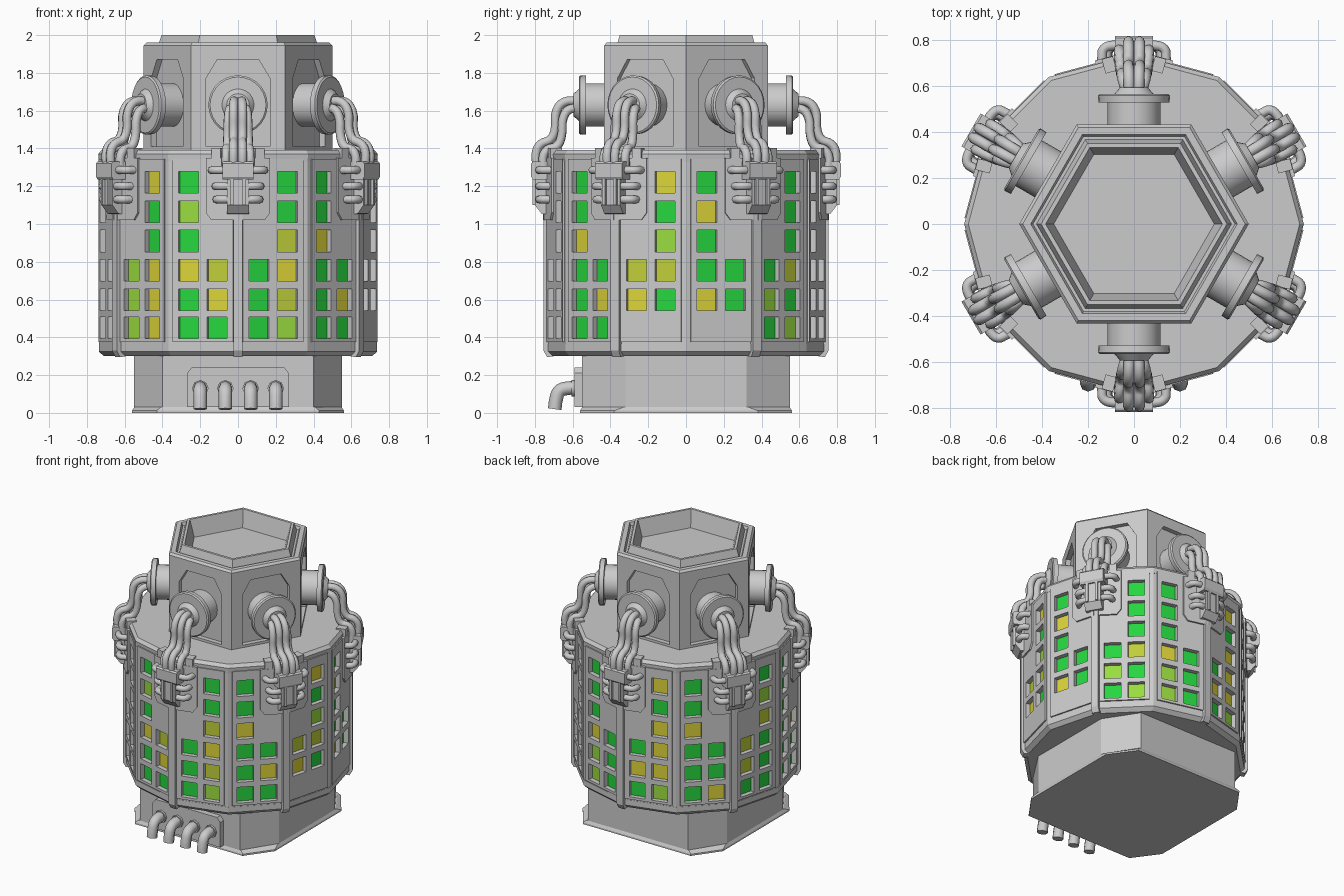
import bpy, bmesh, random
from math import sin, cos, tan, pi, radians
from mathutils import Matrix

if "Cube" in bpy.data.objects:
    bpy.data.objects.remove(bpy.data.objects["Cube"])

random.seed(4)
SIX = [30 + 60 * i for i in range(6)]
TWELVE = [15 + 30 * i for i in range(12)]


def mesh(name, verts, faces):
    bm = bmesh.new()
    vs = [bm.verts.new(v) for v in verts]
    for f in faces:
        bm.faces.new([vs[i] for i in f])
    bmesh.ops.recalc_face_normals(bm, faces=bm.faces)
    me = bpy.data.meshes.new(name)
    bm.to_mesh(me)
    bm.free()
    return me


def put(name, data, deg=0):
    ob = bpy.data.objects.new(name, data)
    ob.rotation_euler.z = radians(deg)
    bpy.context.collection.objects.link(ob)
    return ob


def put_ring(name, data, angles=SIX):
    return [put(name, data, a) for a in angles]


def stack(name, outlines):
    """Skin equal-length outlines of 3D points, capping both ends."""
    n = len(outlines[0])
    faces = [list(range(n)), list(range((len(outlines) - 1) * n, len(outlines) * n))]
    for k in range(len(outlines) - 1):
        for i in range(n):
            j = (i + 1) % n
            faces.append((k * n + i, k * n + j, k * n + n + j, k * n + n + i))
    return mesh(name, [p for o in outlines for p in o], faces)


def lathe(name, n, rings, radial=False):
    """Rings of (radius, height) round z, or round the outward x axis."""
    outs = []
    for r, h in rings:
        circle = [(r * cos(2 * pi * i / n), r * sin(2 * pi * i / n)) for i in range(n)]
        outs.append([(h, u, v + 1.63) if radial else (u, v, h) for u, v in circle])
    return stack(name, outs)


def prism_out(name, sz, r0, r1):
    return stack(name, [[(r, s, z) for s, z in sz] for r in (r0, r1)])


def prism_side(name, rz, s0, s1):
    return stack(name, [[(r, s, z) for r, z in rz] for s in (s0, s1)])


def block(name, r0, r1, s0, s1, z0, z1):
    return prism_out(name, [(s0, z0), (s1, z0), (s1, z1), (s0, z1)], r0, r1)


def tubes(name, paths, radius):
    cu = bpy.data.curves.new(name, 'CURVE')
    cu.dimensions = '3D'
    cu.bevel_depth, cu.bevel_resolution, cu.resolution_u = radius, 2, 4
    cu.use_fill_caps = True
    for path in paths:
        sp = cu.splines.new('BEZIER')
        sp.bezier_points.add(len(path) - 1)
        for bp, p in zip(sp.bezier_points, path):
            bp.co = p
            bp.handle_left_type = bp.handle_right_type = 'AUTO'
    ob = put(name, cu)
    me = bpy.data.meshes.new_from_object(ob.evaluated_get(bpy.context.evaluated_depsgraph_get()))
    bpy.data.objects.remove(ob)
    me.name = name
    me.polygons.foreach_set("use_smooth", [True] * len(me.polygons))
    return me


# Base neck, spreading lip and body core
def octagon(a, b, c, d, z):
    return [(a, -b, z), (a, b, z), (c, d, z), (-c, d, z),
            (-a, b, z), (-a, -b, z), (-c, -d, z), (c, -d, z)]


put("base_neck", stack("base_neck", [octagon(.55, .32, .40, .55, z) for z in (.015, .32)]))
put("base_lip", stack("base_lip", [octagon(.56, .38, .43, .56, 0),
                                   octagon(.56, .38, .43, .56, .012),
                                   octagon(.55, .33, .41, .55, .03)]))
put("body_core", lathe("body_core", 12, [(.707, .32), (.707, 1.38)]))
put("body_bottom", lathe("body_bottom", 12, [(.71, .30), (.737, .325), (.737, .365)]))
put("body_top", lathe("body_top", 12, [(.737, 1.33), (.74, 1.37), (.722, 1.392)]))

# Windowed walls: continuous shell plus a raised frame on each face
ROWS = [1.22, 1.065, .91, .755, .60, .45]
HW, COL = .055, .078


def windows(deg):
    """Outer column has six rows, the one beside the junction box three."""
    side = 1 if (deg - 15) % 60 == 0 else -1
    cells = [(-side * COL, z) for z in ROWS] + [(side * COL, z) for z in ROWS[3:]]
    if deg in (15, 345):
        cells = [c for c in cells if c[1] > .5]
    return side, cells


def wall(deg, half, z0, z1, r):
    xs = [-half, -COL - HW, -COL + HW, COL - HW, COL + HW, half]
    zs = [z0] + sorted(z + d for z in ROWS for d in (-.057, .057)) + [z1]
    cells = windows(deg)[1]
    verts, faces = [], []
    for x0, x1 in zip(xs, xs[1:]):
        for a, b in zip(zs, zs[1:]):
            mx, mz = (x0 + x1) / 2, (a + b) / 2
            if any(abs(mx - s) < .01 and abs(mz - z) < .01 for s, z in cells):
                continue
            faces.append(range(len(verts), len(verts) + 4))
            verts += [(r, x0, a), (r, x1, a), (r, x1, b), (r, x0, b)]
    return verts, faces


def solid_wall(name, verts, faces, thick, deg=0):
    me = bpy.data.meshes.new(name)
    me.from_pydata(verts, [], [list(f) for f in faces])
    bm = bmesh.new()
    bm.from_mesh(me)
    bmesh.ops.remove_doubles(bm, verts=bm.verts, dist=.0005)
    bm.to_mesh(me)
    bm.free()
    mod = put(name, me, deg).modifiers.new("thickness", 'SOLIDIFY')
    mod.thickness, mod.offset, mod.use_even_offset = thick, -1, True


COLOURS = {'g': (.02, .68, .05, 1), 'l': (.32, .72, .05, 1),
           'o': (.52, .62, .04, 1), 'y': (.72, .66, .04, 1)}
MATS = {}
for key, col in COLOURS.items():
    MATS[key] = bpy.data.materials.new("pane_" + key)
    MATS[key].diffuse_color = col
KNOWN = {285: "ggoyolggg", 255: "glgyggoyg", 225: "yggyyylll", 315: "ggyggggyg",
         345: "yglogoy", 15: "gyggygg", 45: "gggoglglg", 105: "ygyyylgyg", 135: "ggygggggy"}

shell_v, shell_f = [], []
for deg in TWELVE:
    v, f = wall(deg, .71 * tan(pi / 12), .35, 1.35, .71)
    rot = Matrix.Rotation(radians(deg), 3, 'Z')
    shell_f += [[i + len(shell_v) for i in q] for q in f]
    shell_v += [rot @ Matrix.Translation(p).to_translation() for p in v]
    solid_wall("window_frame", *wall(deg, .165, .375, 1.345, .72), .012, deg)
    side, cells = windows(deg)
    code = KNOWN.get(deg) or "".join(random.choice("gggloy") for _ in cells)
    for (s, z), c in zip(cells, code):
        me = block("window_pane", .68, .688, s - .056, s + .056, z - .058, z + .058)
        me.materials.append(MATS[c])
        put("window_pane", me, deg)
    # Shoulder plate beside the junction box and small top clips
    plate = [(side * s, z) for s, z in
             [(.02, 1.06), (.05, 1.02), (.19, 1.02), (.19, 1.35), (.02, 1.35)]]
    put("shoulder_plate", prism_out("shoulder_plate", plate, .71, .732), deg)
    lo, hi = sorted((side * .05, side * .10))
    put("top_clip", block("top_clip", .665, .73, lo, hi, 1.34, 1.402), deg)
solid_wall("wall_shell", shell_v, shell_f, .03)

# Corner posts below the junction boxes
put_ring("corner_post", prism_side("corner_post", [(.70, .30), (.735, .295), (.755, .33),
                                                   (.755, 1.08), (.70, 1.08)], -.025, .025))

# Hexagonal tower with arched recesses and a hollow top
tower = put("tower", lathe("tower", 6, [(.50, 1.38), (.50, 1.945), (.485, 1.96), (.45, 1.96),
                                        (.44, 1.94), (.425, 1.94), (.405, 2.0), (.385, 2.0),
                                        (.35, 1.88)]))
arch = [(-.17, 1.41), (.17, 1.41), (.17, 1.77), (.11, 1.87), (-.11, 1.87), (-.17, 1.77)]
for cutter in put_ring("recess_cutter", prism_out("recess_cutter", arch, .40, .55)):
    cutter.hide_render = True
    mod = tower.modifiers.new("recess", 'BOOLEAN')
    mod.operation, mod.object, mod.solver = 'DIFFERENCE', cutter, 'EXACT'
    bpy.context.view_layer.objects.active = tower
    bpy.ops.object.modifier_apply(modifier=mod.name)
    bpy.data.objects.remove(cutter)

# Round ports on the tower faces
port = lathe("port", 28, [(.115, .37), (.115, .53), (.155, .53), (.157, .56), (.148, .567),
                          (.085, .567), (.06, .595)], radial=True)
ports = put_ring("port", port)
bpy.ops.object.select_all(action='DESELECT')
ports[0].select_set(True)
bpy.context.view_layer.objects.active = ports[0]
bpy.ops.object.shade_smooth_by_angle(angle=radians(35))

# Hose bundles from ports to junction boxes
hoses = []
for q in (-1, 1):
    hoses.append([(.57, q * .02, 1.65), (.645, q * .022, 1.645), (.685, q * .024, 1.60),
                  (.695, q * .024, 1.49), (.72, q * .024, 1.445), (.765, q * .024, 1.425),
                  (.79, q * .024, 1.39), (.79, q * .024, 1.30)])
    hoses.append([(.57, q * .03, 1.61), (.62, q * .045, 1.605), (.65, q * .052, 1.56),
                  (.66, q * .055, 1.46), (.685, q * .058, 1.41), (.73, q * .062, 1.395),
                  (.755, q * .064, 1.36), (.755, q * .064, 1.30)])
put_ring("hose_bundle", tubes("hose_bundle", hoses, .024))

# Junction boxes with slot rails and side loops
put_ring("junction_box_top", prism_side("junction_box_top", [(.70, 1.235), (.81, 1.235), (.82, 1.25),
                                        (.82, 1.32), (.81, 1.33), (.70, 1.33)], -.083, .083))
put_ring("junction_box_body", prism_side("junction_box_body", [(.71, 1.05), (.765, 1.055),
                                         (.80, 1.10), (.80, 1.25), (.71, 1.25)], -.058, .058))
for q in (-1, 1):
    lo, hi = sorted((q * .025, q * .042))
    put_ring("slot_rail", block("slot_rail", .79, .813, lo, hi, 1.10, 1.245))
loops = []
for q in (-1, 1):
    for z, w in ((1.285, .135), (1.20, .115), (1.13, .11)):
        loops.append([(.775, q * .05, z), (.775, q * (w - .025), z), (.758, q * w, z),
                      (.73, q * (w + .004), z), (.68, q * (w + .004), z)])
put_ring("side_loops", tubes("side_loops", loops, .021))

# Front outlet plate with four drain pipes
outlet = [(-.27, .03), (.27, .03), (.27, .21), (.245, .24), (-.245, .24), (-.27, .21)]
put("outlet_plate", prism_out("outlet_plate", outlet, .53, .59), -90)
drains = [[(.56, s, .13), (.63, s, .13), (.67, s, .115), (.688, s, .07), (.695, s, .02)]
          for s in (-.20, -.067, .067, .20)]
put("drain_pipes", tubes("drain_pipes", drains, .036), -90)
collars = [[(.58, s, .13), (.605, s, .13)] for s in (-.20, -.067, .067, .20)]
put("drain_collars", tubes("drain_collars", collars, .044), -90)

for m in bpy.data.materials:
    if m.users and not m.is_grease_pencil:
        m.use_nodes = True
        m.node_tree.nodes["Principled BSDF"].inputs["Base Color"].default_value = m.diffuse_color
